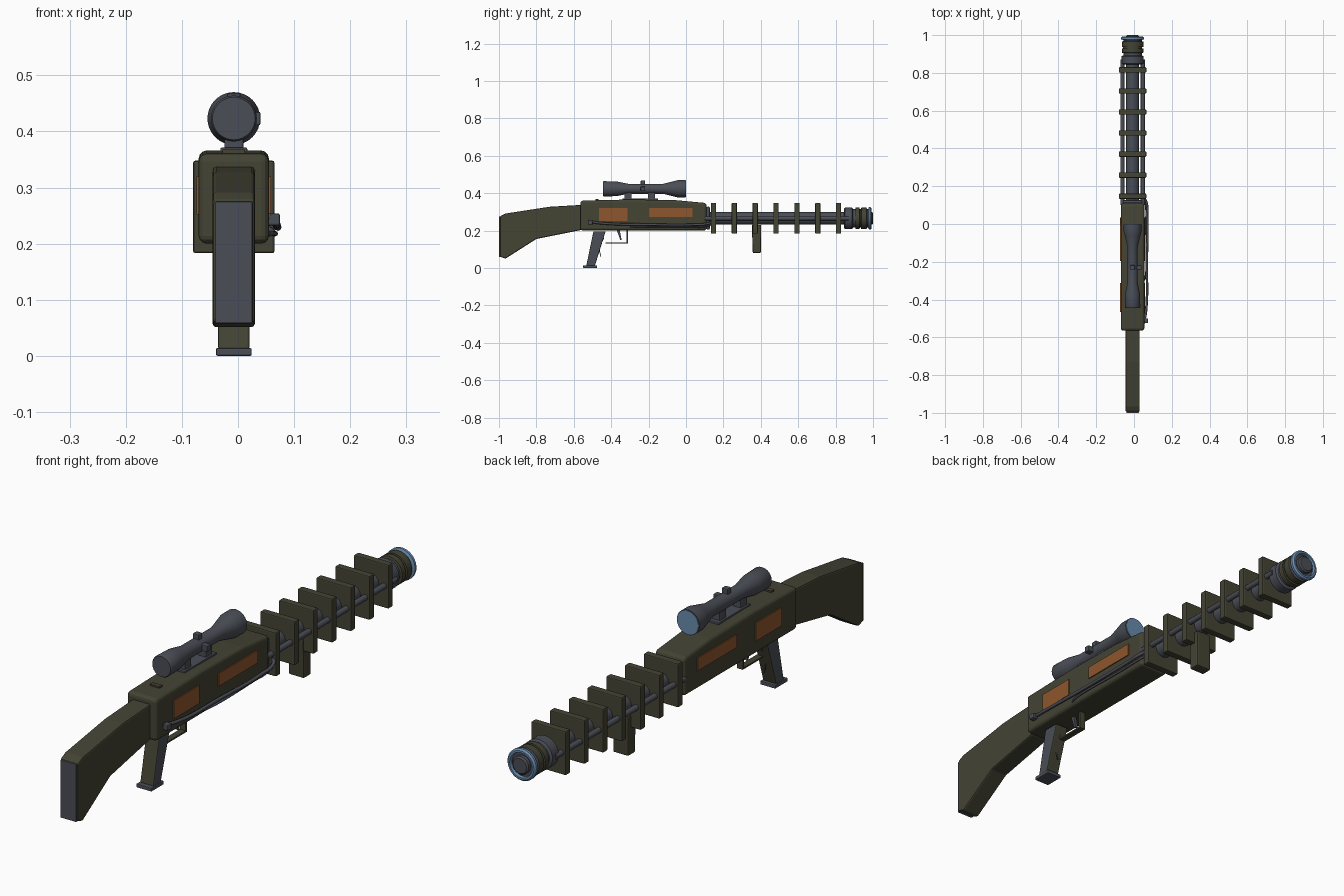
import bpy, bmesh, math
from mathutils import Vector

if "Cube" in bpy.data.objects:
    bpy.data.objects.remove(bpy.data.objects["Cube"])

CX, CZ = -0.0075, 0.265      # centre line of the weapon


def material(name, rgb):
    m = bpy.data.materials.new(name)
    m.diffuse_color = (*rgb, 1)
    m.use_nodes = True
    m.node_tree.nodes["Principled BSDF"].inputs["Base Color"].default_value = m.diffuse_color
    return m


OLIVE = material("olive", (0.056, 0.056, 0.034))
STEEL = material("steel", (0.068, 0.075, 0.092))
ORANGE = material("orange", (0.27, 0.095, 0.027))
BLUE = material("lens blue", (0.14, 0.26, 0.42))


def finish(name, bm, mats, bevel=0.0, segments=2, smooth=False):
    bmesh.ops.recalc_face_normals(bm, faces=bm.faces)
    me = bpy.data.meshes.new(name)
    bm.to_mesh(me)
    bm.free()
    ob = bpy.data.objects.new(name, me)
    bpy.context.collection.objects.link(ob)
    for m in mats:
        me.materials.append(m)
    if bevel:
        mod = ob.modifiers.new("bevel", 'BEVEL')
        mod.width, mod.segments = bevel, segments
        mod.limit_method, mod.angle_limit = 'ANGLE', math.radians(40)
    if smooth:
        bpy.ops.object.select_all(action='DESELECT')
        ob.select_set(True)
        bpy.context.view_layer.objects.active = ob
        bpy.ops.object.shade_smooth_by_angle(angle=math.radians(35))
    return ob


def box(name, x, y, z, mat, bevel=0.0):
    """Box from (min, max) pairs."""
    return extrude(name, [(y[0], z[0]), (y[1], z[0]), (y[1], z[1]), (y[0], z[1])], x, [mat], bevel)


def extrude(name, profile, x, mats, bevel=0.0, rule=None, segments=2):
    """Side profile of (y, z) points pulled across x; rule picks the material per face."""
    bm = bmesh.new()
    a = [bm.verts.new((x[0], y, z)) for y, z in profile]
    b = [bm.verts.new((x[1], y, z)) for y, z in profile]
    bm.faces.new(a)
    bm.faces.new(b[::-1])
    n = len(profile)
    for i in range(n):
        bm.faces.new((a[i], b[i], b[(i + 1) % n], a[(i + 1) % n]))
    bm.normal_update()
    if rule:
        for f in bm.faces:
            f.material_index = rule(f)
    return finish(name, bm, mats, bevel, segments)


def lathe(name, profile, x, z, mats, n=32, rule=None):
    """Turned part along y from (y, radius) points, capped at both ends."""
    bm = bmesh.new()
    rings = [[bm.verts.new((x + r * math.cos(2 * math.pi * i / n), y, z + r * math.sin(2 * math.pi * i / n)))
              for i in range(n)] for y, r in profile]
    for p, q in zip(rings, rings[1:]):
        for i in range(n):
            j = (i + 1) % n
            bm.faces.new((p[i], p[j], q[j], q[i]))
    bm.faces.new(rings[0])
    bm.faces.new(rings[-1])
    if rule:
        for f in bm.faces:
            f.material_index = rule(f.calc_center_median().y)
    return finish(name, bm, mats, smooth=True)


def tube(name, points, radius, mat):
    """Round hose through the points."""
    cu = bpy.data.curves.new(name, 'CURVE')
    cu.dimensions, cu.bevel_depth, cu.bevel_resolution = '3D', radius, 2
    cu.use_fill_caps, cu.resolution_u = True, 6
    sp = cu.splines.new('BEZIER')
    sp.bezier_points.add(len(points) - 1)
    for bp, p in zip(sp.bezier_points, points):
        bp.co = Vector(p)
        bp.handle_left_type = bp.handle_right_type = 'AUTO'
    cu.materials.append(mat)
    ob = bpy.data.objects.new(name, cu)
    bpy.context.collection.objects.link(ob)


def span(half):
    return (CX - half, CX + half)


# Receiver and stock
extrude("receiver", [(-0.565, 0.2), (0.11, 0.2), (0.11, 0.347), (-0.05, 0.362), (-0.3, 0.366), (-0.565, 0.36)],
        span(0.0625), [OLIVE], 0.014, segments=3)
extrude("stock", [(-0.994, 0.06), (-0.965, 0.05), (-0.8, 0.155), (-0.56, 0.203), (-0.56, 0.337),
                  (-0.73, 0.327), (-0.965, 0.291), (-0.994, 0.277)], span(0.0375), [OLIVE], 0.006)
box("butt_plate", span(0.033), (-1.0, -0.98), (0.058, 0.275), STEEL, 0.002)

# Orange side panels with thin seams
for side in (-1, 1):
    xf = CX + side * 0.0625
    x = (min(xf, xf + side * 0.004), max(xf, xf + side * 0.004))
    box("rear_panel", x, (-0.465, -0.312), (0.252, 0.32), ORANGE)
    box("front_panel", x, (-0.197, 0.035), (0.272, 0.32), ORANGE)

# Pistol grip, steel cheeks with olive edges
extrude("pistol_grip", [(-0.533, 0.012), (-0.487, 0.012), (-0.43, 0.195), (-0.495, 0.195)],
        span(0.028), [OLIVE, STEEL], 0.004, rule=lambda f: int(abs(f.normal.x) > 0.8))
box("grip_base", span(0.032), (-0.55, -0.475), (0.0, 0.014), STEEL, 0.003)
tube("grip_wire", [(CX, -0.455, 0.06), (CX, -0.462, 0.1), (CX, -0.44, 0.16)], 0.002, STEEL)

# Trigger and guard
box("guard_bottom", span(0.012), (-0.43, -0.31), (0.13, 0.136), OLIVE)
box("guard_front", span(0.012), (-0.318, -0.31), (0.13, 0.203), OLIVE)
extrude("trigger", [(-0.352, 0.15), (-0.344, 0.15), (-0.355, 0.203), (-0.37, 0.203)], span(0.006), [STEEL])

# Barrel, side rods and cooling plates
lathe("barrel", [(0.1, 0.034), (0.87, 0.034)], CX, CZ, [STEEL])
for side in (-1, 1):
    lathe("side_rod", [(0.1, 0.011), (0.87, 0.011)], CX + side * 0.054, CZ, [STEEL], 12)
box("receiver_collar", span(0.052), (0.108, 0.128), (0.205, 0.328), STEEL, 0.008)
for i in range(7):
    y = 0.147 + i * 0.1115
    box("cooling_plate", span(0.0725), (y - 0.014, y + 0.014), (0.183, 0.348), OLIVE, 0.004)
extrude("fore_grip", [(0.357, 0.08), (0.4, 0.08), (0.402, 0.23), (0.352, 0.23)], span(0.032), [OLIVE], 0.005)

# Muzzle: stepped housing, blue rim and steel core
lathe("muzzle", [(0.845, 0.05), (0.85, 0.058), (0.888, 0.058), (0.893, 0.049), (0.905, 0.049), (0.907, 0.057),
                 (0.928, 0.057), (0.929, 0.05), (0.936, 0.05), (0.937, 0.057), (0.965, 0.057),
                 (0.968, 0.049), (0.982, 0.049)], CX, CZ, [STEEL, OLIVE],
      rule=lambda y: int(0.9 < y < 0.966))
bm = bmesh.new()
section = [(0.974, 0.05), (0.978, 0.06), (0.987, 0.06), (0.993, 0.054), (0.993, 0.047), (0.978, 0.044)]
N = 32
rings = [[bm.verts.new((CX + r * math.cos(2 * math.pi * i / N), y, CZ + r * math.sin(2 * math.pi * i / N)))
          for i in range(N)] for y, r in section]
for p, q in zip(rings, rings[1:] + rings[:1]):
    for i in range(N):
        bm.faces.new((p[i], p[i - 1], q[i - 1], q[i]))
finish("muzzle_rim", bm, [BLUE], smooth=True)
lathe("muzzle_core", [(0.97, 0.034), (0.995, 0.034), (1.0, 0.028)], CX, CZ, [STEEL])

# Scope with lens, turrets and mounts
SZ = 0.423
lathe("scope", [(-0.445, 0.038), (-0.44, 0.041), (-0.37, 0.039), (-0.31, 0.027), (-0.12, 0.027),
                (-0.06, 0.042), (-0.04, 0.047), (-0.002, 0.047)], CX, SZ, [STEEL])
lathe("scope_lens", [(-0.004, 0.044), (0.0, 0.044)], CX, SZ, [BLUE])
box("top_turret", span(0.012), (-0.242, -0.218), (SZ, 0.468), STEEL, 0.003)
box("side_turret", (CX, 0.04), (-0.242, -0.218), (SZ - 0.012, SZ + 0.012), STEEL, 0.003)
for y in (-0.31, -0.185):
    box("scope_mount", span(0.017), (y - 0.019, y + 0.019), (0.355, 0.405), STEEL, 0.003)
box("scope_rail", span(0.024), (-0.34, -0.15), (0.36, 0.371), STEEL, 0.002)
box("rear_sight", span(0.02), (-0.485, -0.468), (0.358, 0.368), OLIVE)

# Hoses on the right flank and their fitting
tube("upper_hose", [(0.052, -0.525, 0.25), (0.064, -0.46, 0.24), (0.068, -0.2, 0.232),
                    (0.07, 0.04, 0.231), (0.064, 0.12, 0.238), (0.045, 0.145, 0.25)], 0.0065, STEEL)
tube("lower_hose", [(0.052, -0.3, 0.217), (0.062, -0.27, 0.218), (0.063, 0.0, 0.218),
                    (0.061, 0.1, 0.222), (0.045, 0.145, 0.235)], 0.0045, STEEL)
box("hose_fitting", (0.05, 0.075), (-0.525, -0.5), (0.232, 0.254), STEEL, 0.004)
